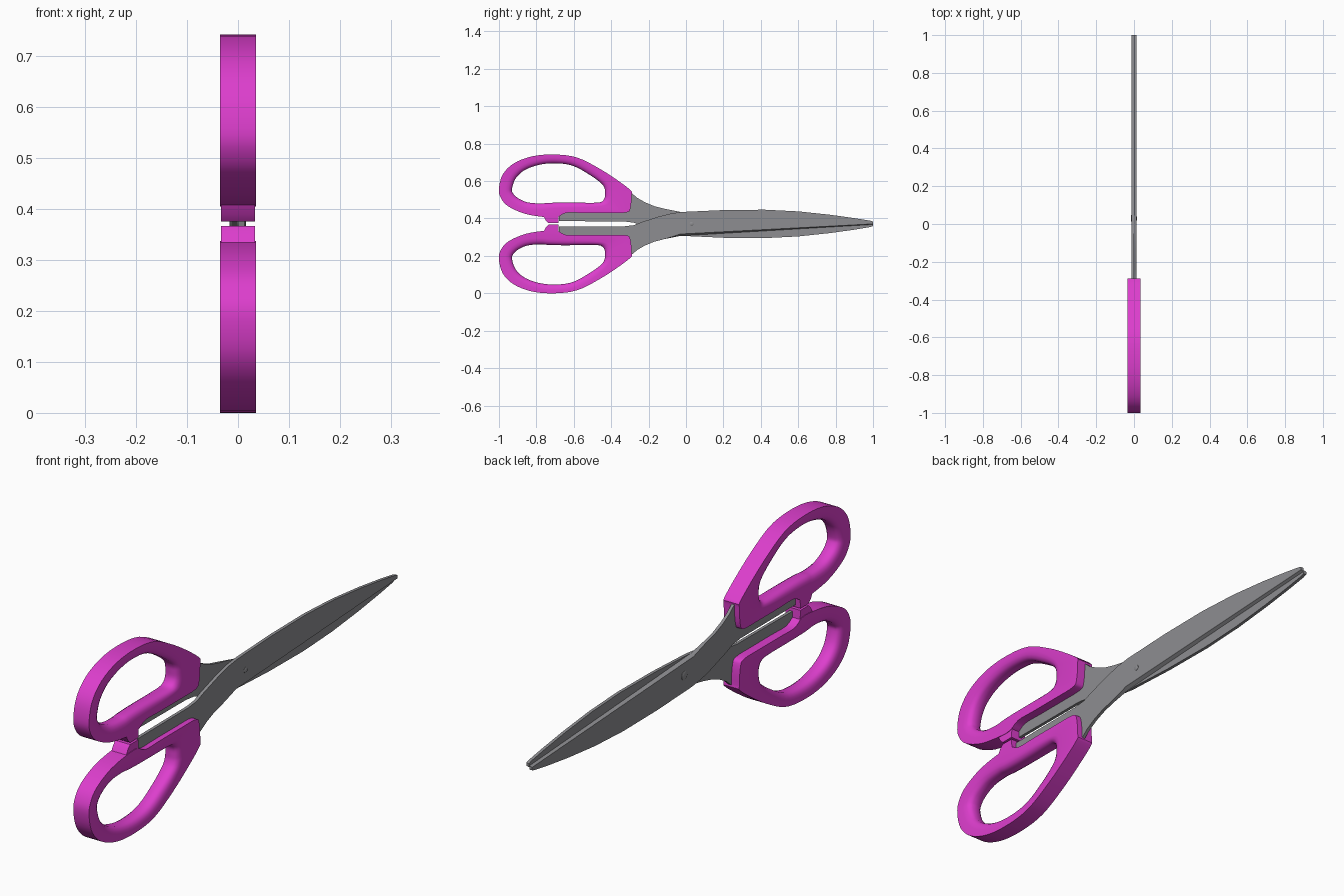
import bpy, bmesh, math
from mathutils import Vector

if "Cube" in bpy.data.objects:
    bpy.data.objects.remove(bpy.data.objects["Cube"])

MID = 0.371  # height of the symmetry axis


def material(name, rgb):
    m = bpy.data.materials.new(name)
    m.diffuse_color = (*rgb, 1)
    m.use_nodes = True
    m.node_tree.nodes["Principled BSDF"].inputs["Base Color"].default_value = m.diffuse_color
    return m


MAGENTA = material("magenta plastic", (0.72, 0.048, 0.61))
STEEL = material("grey steel", (0.27, 0.27, 0.285))


def finish(name, bm, mat, angle=40):
    bmesh.ops.recalc_face_normals(bm, faces=bm.faces)
    me = bpy.data.meshes.new(name)
    bm.to_mesh(me)
    bm.free()
    me.materials.append(mat)
    ob = bpy.data.objects.new(name, me)
    bpy.context.collection.objects.link(ob)
    bpy.ops.object.select_all(action='DESELECT')
    ob.select_set(True)
    bpy.context.view_layer.objects.active = ob
    bpy.ops.object.shade_smooth_by_angle(angle=math.radians(angle))
    return ob


def loft(bm, rings, close):
    """Bridge closed point rings; optionally join the last to the first."""
    vs = [[bm.verts.new(p) for p in r] for r in rings]
    n = len(vs[0])
    pairs = list(zip(vs, vs[1:])) + ([(vs[-1], vs[0])] if close else [])
    for a, b in pairs:
        for i in range(n):
            j = (i + 1) % n
            bm.faces.new((a[i], a[j], b[j], b[i]))
    if not close:
        bm.faces.new(vs[0])
        bm.faces.new(vs[-1])


def smooth_loop(pts, sub=4):
    """Closed Catmull-Rom curve through points of any dimension."""
    n, out = len(pts), []
    for i in range(n):
        a, b, c, d = (Vector(pts[(i + k) % n]) for k in (-1, 0, 1, 2))
        for s in range(sub):
            t = s / sub
            out.append(0.5 * (2 * b + (c - a) * t + (2 * a - 5 * b + 4 * c - d) * t * t
                              + (3 * b - a - 3 * c + d) * t ** 3))
    return out


# Matching outer and finger-hole outline points (y, z, hole y, hole z)
GRIP = [(-1.0, .56, -.93, .56), (-.98, .635, -.91, .615), (-.92, .695, -.86, .66),
        (-.82, .733, -.78, .688), (-.70, .742, -.69, .695), (-.58, .725, -.60, .68),
        (-.46, .665, -.51, .63), (-.36, .60, -.455, .59), (-.295, .55, -.437, .565),
        (-.29, .53, -.433, .54), (-.297, .455, -.435, .51), (-.32, .432, -.455, .488),
        (-.42, .43, -.50, .484), (-.55, .43, -.60, .485), (-.64, .43, -.68, .485),
        (-.69, .407, -.74, .483), (-.75, .407, -.78, .48), (-.86, .425, -.85, .487),
        (-.95, .465, -.90, .51), (-.99, .51, -.925, .535)]

# Rounded rim: distance from the hole edge, half thickness
RIM = [(.035, .035), (.02, .0325), (.008, .027), (0, .016)]

# Blade outline, from the lower tang over the back to the tip and the cutting edge
BLADE = [(-.68, .305), (-.68, .356), (-.33, .358), (-.28, .364), (-.24, .38), (-.14, .412),
         (-.08, .427), (-.02, .435), (.2, .445), (.42, .447), (.6, .438), (.77, .42),
         (.9, .402), (.985, .388), (1.0, .383), (1.0, .368), (-.03, .307),
         (-.115, .29), (-.17, .276), (-.22, .255), (-.26, .232), (-.292, .205),
         (-.34, .25), (-.36, .305)]
EDGE = (15, 16)  # points of the ground cutting edge


def place(x, y, z, s):
    """s = 1 keeps a point, s = -1 turns it half way round the long axis."""
    return (x * s, y, MID + (z - MID) * s)


for s, grip_name, blade_name in ((1, "upper", "rear"), (-1, "lower", "front")):
    # handle ring
    loop = smooth_loop(GRIP)
    outer = [Vector((p[0], p[1])) for p in loop]
    inner = [Vector((p[2], p[3])) for p in loop]

    def ring(x, d):
        pts = []
        for o, i in zip(outer, inner):
            v = o - i
            q = o if d is None else i + v.normalized() * min(d, d / .035 * .65 * v.length)
            pts.append(place(x, q.x, q.y, s))
        return pts

    bm = bmesh.new()
    rings = [ring(-.035, None), ring(.035, None)]
    rings += [ring(x, d) for d, x in RIM]
    rings += [ring(-x, d) for d, x in reversed(RIM)]
    loft(bm, rings, True)
    finish(grip_name + "_handle", bm, MAGENTA)

    # stop nub where the handles meet
    bm = bmesh.new()
    nub = [(-.765, .42), (-.75, .39), (-.735, .375), (-.683, .375), (-.68, .42)]
    loft(bm, [[place(x, y, z, s) for y, z in nub] for x in (-.033, .033)], False)
    finish(grip_name + "_stop", bm, MAGENTA)

    # blade with tang, crossing to the other side at the pivot
    bm = bmesh.new()
    b = -s
    flat = [place(.0005 * 1, y, z, 1) for y, z in BLADE]
    face = [place(.013, y, z + (.010 if i == 16 else .003 if i in EDGE else 0), 1)
            for i, (y, z) in enumerate(BLADE)]
    loft(bm, [[place(*p, b) for p in r] for r in (flat, face)], False)
    finish(blade_name + "_blade", bm, STEEL, 30)

# pivot screw with a larger head at the back
bm = bmesh.new()
sections = [(-.017, .014), (-.015, .018), (-.012, .018), (-.012, .011), (.014, .011), (.016, .008)]
loft(bm, [[(x, .03 + r * math.cos(a * math.tau / 20), MID + r * math.sin(a * math.tau / 20))
           for a in range(20)] for x, r in sections], False)
finish("pivot_screw", bm, STEEL)
